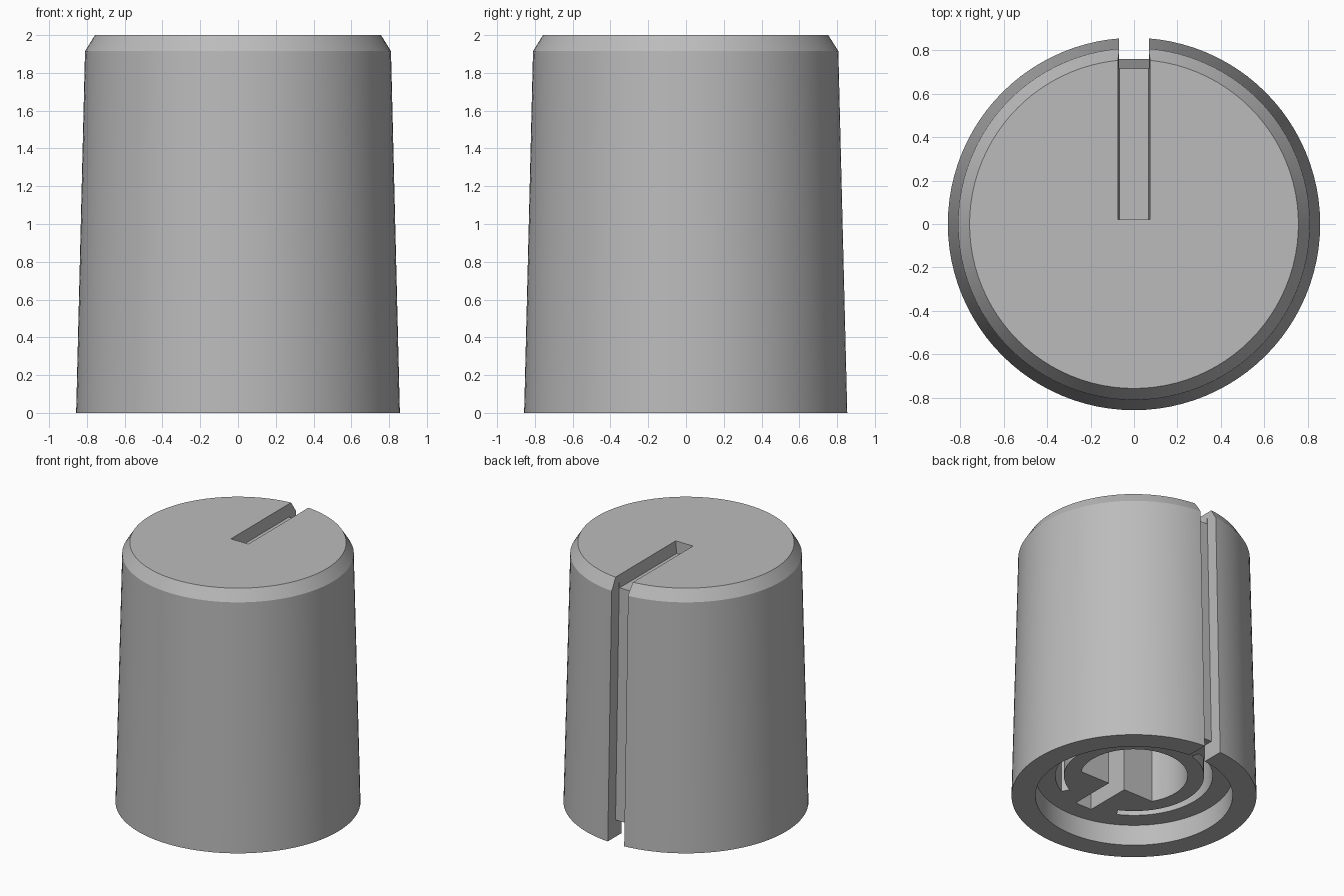
import bpy, bmesh
from math import sin, cos, radians, sqrt, asin, pi

if "Cube" in bpy.data.objects:
    bpy.data.objects.remove(bpy.data.objects["Cube"])

grey = bpy.data.materials.new("plain grey")
grey.use_nodes = True
grey.diffuse_color = (0.5, 0.5, 0.5, 1)
grey.node_tree.nodes["Principled BSDF"].inputs["Base Color"].default_value = (0.5, 0.5, 0.5, 1)


def make_object(name, bm):
    bmesh.ops.recalc_face_normals(bm, faces=bm.faces)
    mesh = bpy.data.meshes.new(name)
    bm.to_mesh(mesh)
    bm.free()
    mesh.materials.append(grey)
    obj = bpy.data.objects.new(name, mesh)
    bpy.context.collection.objects.link(obj)
    return obj


def loft(name, rings):
    """Solid through matching closed rings of points."""
    bm = bmesh.new()
    loops = [[bm.verts.new(p) for p in ring] for ring in rings]
    n = len(loops[0])
    for a, b in zip(loops, loops[1:]):
        for i in range(n):
            j = (i + 1) % n
            bm.faces.new((a[i], a[j], b[j], b[i]))
    bm.faces.new(loops[0][::-1])
    bm.faces.new(loops[-1])
    return make_object(name, bm)


def circle(r, z, n=96):
    return [(r * cos(2 * pi * i / n), r * sin(2 * pi * i / n), z) for i in range(n)]


def arc(r, start, end, n):
    angles = [start + (end - start) * i / n for i in range(n + 1)]
    return [(r * cos(a), r * sin(a)) for a in angles]


def prism(name, outline, z0, z1):
    return loft(name, [[(x, y, z) for x, y in outline] for z in (z0, z1)])


def box_outline(w, y0, y1):
    return [(-w, y0), (w, y0), (w, y1), (-w, y1)]


def cut(body, cutter):
    mod = body.modifiers.new(cutter.name, 'BOOLEAN')
    mod.operation = 'DIFFERENCE'
    mod.solver = 'EXACT'
    mod.object = cutter
    bpy.context.view_layer.objects.active = body
    bpy.ops.object.modifier_apply(modifier=mod.name)
    bpy.data.objects.remove(cutter)


# Tapered body with chamfered top
knob = loft("knob_body", [circle(0.857, 0), circle(0.81, 1.915), circle(0.757, 2)])

# Shallow recess under the skirt
FLOOR = 0.16
cut(knob, loft("skirt_recess", [circle(0.69, -0.1), circle(0.69, FLOOR)]))

# D-shaped shaft hole with a slit through its flat side
HOLE, FLAT, DEEP = 0.375, -0.19, 1.3
a = asin(FLAT / HOLE)
cut(knob, prism("shaft_hole", arc(HOLE, a, pi - a, 40), 0.05, DEEP))
cut(knob, prism("hub_slit", box_outline(0.07, -0.55, FLAT + 0.05), 0.05, DEEP))

# Curved relief grooves on both sides of the hub
for side in (-1, 1):
    start, end = radians(-63), radians(74)
    outline = arc(0.55, start, end, 32) + arc(0.49, end, start, 32)
    cut(knob, prism("relief_groove", [(side * x, y) for x, y in outline], 0.05, DEEP))

# Pointer slot: across the top, down the back, and through the skirt
cut(knob, loft("top_slot", [
    [(x, y, z) for x, y in box_outline(w, 0.02, 1)]
    for w, z in ((0.066, 1.905), (0.076, 2.02))]))
cut(knob, loft("back_slot", [
    [(x, y, z) for x, y in box_outline(0.07, depth, 1)]
    for depth, z in ((0.765, -0.1), (0.71, 2.1))]))
cut(knob, prism("skirt_slot", box_outline(0.07, 0.6, 1), -0.1, FLOOR - 0.03))

# Smooth round walls, sharp edges
bpy.ops.object.select_all(action='DESELECT')
knob.select_set(True)
bpy.context.view_layer.objects.active = knob
bpy.ops.object.shade_smooth_by_angle(angle=radians(20))
